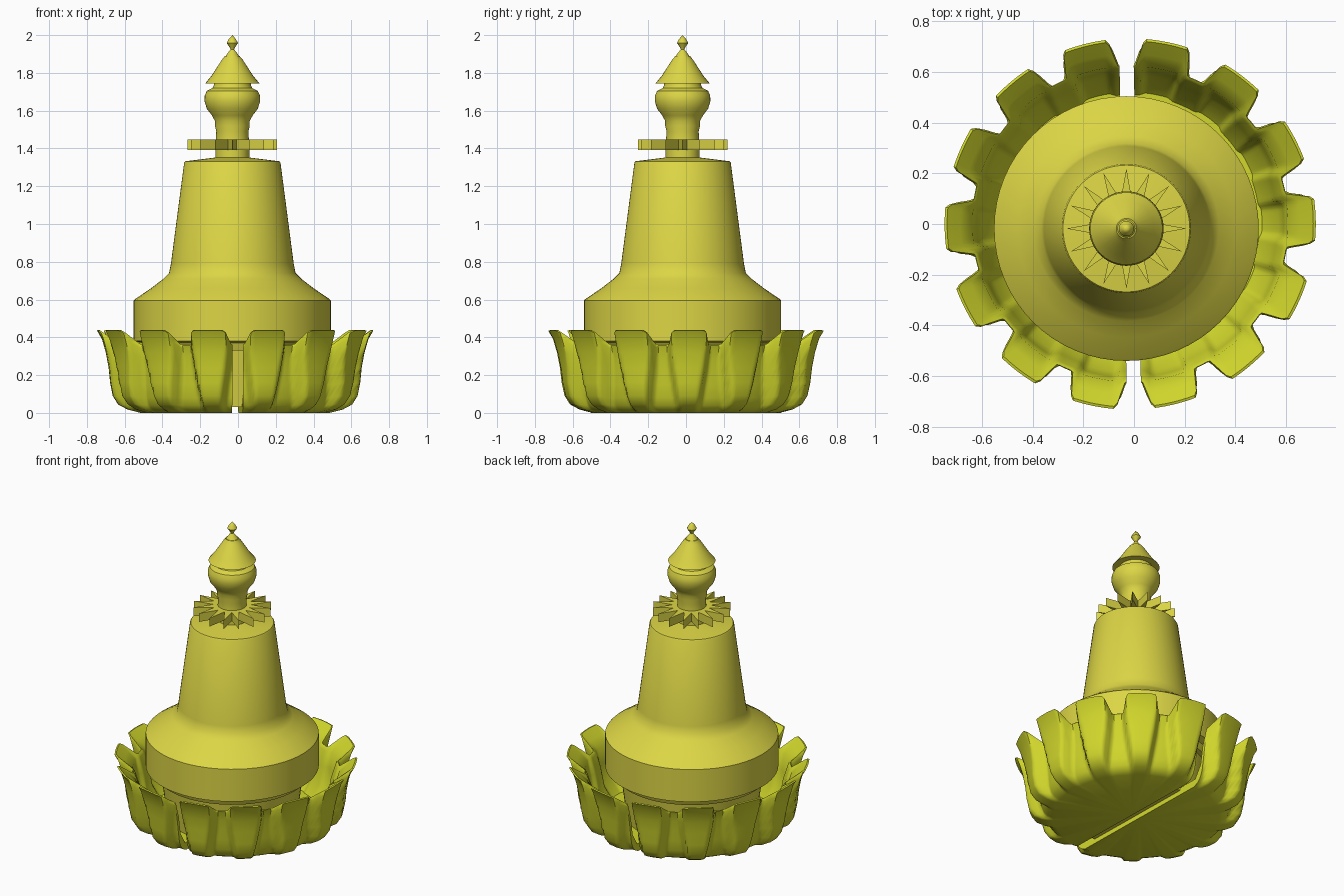
import bpy, bmesh, math
from math import sin, cos, pi, radians

if "Cube" in bpy.data.objects:
    bpy.data.objects.remove(bpy.data.objects["Cube"])

CX, CY = -0.03, -0.018          # axis of the bell


def material(name, col):
    m = bpy.data.materials.new(name)
    m.diffuse_color = (*col, 1)
    m.use_nodes = True
    m.node_tree.nodes["Principled BSDF"].inputs["Base Color"].default_value = m.diffuse_color
    return m


GOLD = material("gold", (0.72, 0.67, 0.06))
LOTUS = material("lotus_yellow", (0.64, 0.68, 0.025))


def finish(name, bm, mat, loc, angle=35, rot=0.0):
    bmesh.ops.remove_doubles(bm, verts=bm.verts, dist=1e-5)
    bmesh.ops.recalc_face_normals(bm, faces=bm.faces)
    me = bpy.data.meshes.new(name)
    bm.to_mesh(me)
    bm.free()
    me.materials.append(mat)
    ob = bpy.data.objects.new(name, me)
    bpy.context.collection.objects.link(ob)
    ob.location = loc
    ob.rotation_euler.z = rot
    bpy.ops.object.select_all(action='DESELECT')
    ob.select_set(True)
    bpy.context.view_layer.objects.active = ob
    bpy.ops.object.shade_smooth_by_angle(angle=radians(angle))
    return ob


def lathe(name, profile, segs=64, angle=35):
    bm = bmesh.new()
    rings = [[bm.verts.new((r * cos(2 * pi * i / segs), r * sin(2 * pi * i / segs), z))
              for i in range(segs)] for r, z in profile]
    for a, b in zip(rings, rings[1:]):
        for i in range(segs):
            j = (i + 1) % segs
            bm.faces.new((a[i], a[j], b[j], b[i]))
    bmesh.ops.dissolve_degenerate(bm, edges=bm.edges, dist=1e-6)
    return finish(name, bm, GOLD, (CX, CY, 0), angle)


# Bell body with skirt and shoulder
lathe("bell_body", [(0, 0.33), (0.46, 0.33), (0.475, 0.37), (0.522, 0.38), (0.522, 0.595),
                    (0.515, 0.602), (0.43, 0.66), (0.365, 0.71), (0.335, 0.74), (0.325, 0.79),
                    (0.255, 1.325), (0.25, 1.332), (0.09, 1.352), (0.09, 1.40), (0, 1.40)])
# Column inside the lotus
lathe("inner_column", [(0, 0.03), (0.39, 0.03), (0.43, 0.34), (0, 0.34)])
# Vase above the star collar
lathe("vase", [(0, 1.44), (0.088, 1.44), (0.085, 1.49), (0.092, 1.52), (0.092, 1.545),
               (0.108, 1.575), (0.135, 1.61), (0.147, 1.65), (0.146, 1.68), (0.135, 1.705),
               (0.105, 1.72), (0.098, 1.735), (0.098, 1.76), (0, 1.76)], 48)
# Conical umbrella
lathe("umbrella", [(0, 1.75), (0.143, 1.745), (0.11, 1.785), (0.055, 1.87),
                   (0.042, 1.885), (0.04, 1.89), (0, 1.89)], 32)
# Finial tip
lathe("finial", [(0, 1.87), (0.042, 1.88), (0.025, 1.905), (0.009, 1.925), (0.014, 1.935),
                 (0.03, 1.958), (0.018, 1.98), (0, 2.0)], 24, 50)

# Star collar with 16 points
bm = bmesh.new()
pts = [((0.237 if i % 2 == 0 else 0.115), pi * i / 16) for i in range(32)]
f = bm.faces.new([bm.verts.new((r * cos(a), r * sin(a), 1.392)) for r, a in pts])
ext = bmesh.ops.extrude_face_region(bm, geom=[f])
bmesh.ops.translate(bm, vec=(0, 0, 0.056),
                    verts=[v for v in ext["geom"] if isinstance(v, bmesh.types.BMVert)])
finish("star_collar", bm, GOLD, (CX, CY, 0), 20)

# Lotus cross-sections: (radius, height, petal half-width) on a petal, (radius, height) in a valley
PETAL = [(0, 0, .5), (0.50, 0.0, .45), (0.57, 0.018, .35), (0.62, 0.045, .33), (0.648, 0.09, .37),
         (0.662, 0.16, .46), (0.670, 0.24, .55), (0.685, 0.32, .61), (0.705, 0.39, .62),
         (0.732, 0.437, .56), (0.722, 0.44, .56), (0.67, 0.395, .54), (0.622, 0.35, .5),
         (0.605, 0.25, .45), (0.585, 0.13, .4), (0.52, 0.05, .4), (0, 0.04, .5)]
VALLEY = [(0, 0), (0.50, 0.0), (0.535, 0.018), (0.555, 0.04), (0.572, 0.08),
          (0.584, 0.15), (0.594, 0.22), (0.606, 0.29), (0.618, 0.34),
          (0.625, 0.358), (0.622, 0.362), (0.618, 0.36), (0.608, 0.34),
          (0.58, 0.25), (0.56, 0.13), (0.51, 0.05), (0, 0.04)]
STEP = 2 * pi / 14
SUB = 24
SLIT = 0.028


def section(t):
    """Blend valley and petal sections; t = 0 at a petal's middle, 1 between petals."""
    out = []
    for (pr, pz, hw), (vr, vz) in zip(PETAL, VALLEY):
        s = min(max((hw + 0.22 - t) / 0.26, 0), 1)
        w = s * s * (3 - 2 * s)
        zw = w * (1 - 0.04 * min(t / hw, 1) ** 2)
        out.append((vr + (pr - vr) * w, vz + (pz - vz) * zw))
    return out


def lotus_half(name, rot):
    bm = bmesh.new()
    n = 7 * SUB
    cols = []
    for i in range(n + 1):
        a = -pi / 2 + pi * i / n
        u = a / STEP
        t = abs(u - round(u)) * 2
        cols.append([bm.verts.new((max(r * cos(a), SLIT), r * sin(a), z))
                     for r, z in section(t)])
    for a, b in zip(cols, cols[1:]):
        for k in range(len(a) - 1):
            bm.faces.new((a[k], b[k], b[k + 1], a[k + 1]))
    # flat wall along the slit
    bm.faces.new(cols[0] + cols[-1][::-1])
    bmesh.ops.remove_doubles(bm, verts=bm.verts, dist=1e-5)
    bmesh.ops.dissolve_degenerate(bm, edges=bm.edges, dist=1e-6)
    return finish(name, bm, LOTUS, (-0.015, 0, 0), 45, rot)


# Two seven-petal halves, the second turned half round
lotus_half("lotus_half_right", radians(1.3))
lotus_half("lotus_half_left", radians(181.3))
